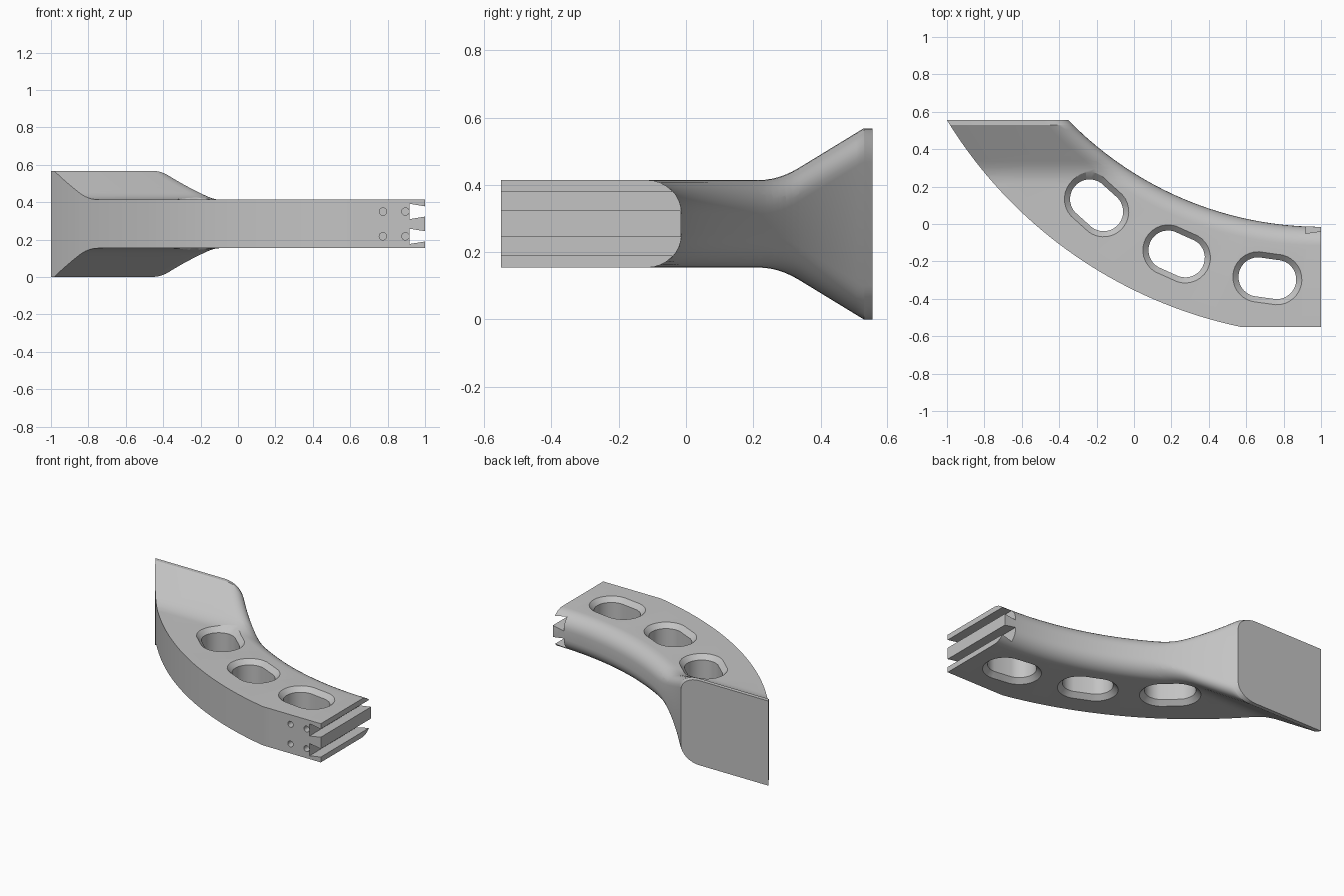
import bpy, bmesh
from math import sin, cos, tan, pi, acos, atan2, radians

cube = bpy.data.objects.get("Cube")
if cube:
    bpy.data.objects.remove(cube)

CX, CY = 1.0, 1.87            # centre of the arched plan
R_IN = 1.885                  # inner arc radius
FILLET = 0.10                 # rounding of the inner edge
BACK, FRONT = 0.555, -0.55
MID, HALF = 0.284, 0.13       # mid height and half thickness
FLARE, LEN, SLOPE = 0.216, 0.12, 0.61
STATIONS, STEPS = 45, 8

grey = bpy.data.materials.new("plain grey")
grey.use_nodes = True
grey.diffuse_color = (0.55, 0.55, 0.55, 1)
grey.node_tree.nodes["Principled BSDF"].inputs["Base Color"].default_value = (0.55, 0.55, 0.55, 1)


def make_object(name, bm):
    bmesh.ops.recalc_face_normals(bm, faces=bm.faces[:])
    mesh = bpy.data.meshes.new(name)
    bm.to_mesh(mesh)
    bm.free()
    mesh.materials.append(grey)
    ob = bpy.data.objects.new(name, mesh)
    bpy.context.collection.objects.link(ob)
    return ob


def loft(name, rings):
    """Closed solid through a list of equal-length rings."""
    bm = bmesh.new()
    loops = [[bm.verts.new(p) for p in ring] for ring in rings]
    n = len(loops[0])
    for a, b in zip(loops, loops[1:]):
        for i in range(n):
            j = (i + 1) % n
            bm.faces.new((a[i], a[j], b[j], b[i]))
    bm.faces.new(loops[0][::-1])
    bm.faces.new(loops[-1])
    return make_object(name, bm)


def half_height(x, y):
    """Half thickness: flat, then flaring to the back, rounded at the inner edge."""
    h = HALF
    u = y - FLARE
    if u > LEN:
        h += SLOPE * (u - LEN / 2)
    elif u > 0:
        h += SLOPE * u * u / (2 * LEN)
    h = min(h, MID)
    d = ((x - CX) ** 2 + (y - CY) ** 2) ** 0.5 - R_IN
    if d < FILLET:
        k = max(0.0, min(1.0, 1 - d / FILLET))
        h -= FILLET * (1 - (1 - k * k) ** 0.5)
    return h


def inner_point(t, d):
    r = R_IN + d
    a = t * acos((CY - BACK) / r)
    return CX - r * sin(a), CY - r * cos(a)


def outer_point(t):
    end = atan2(2, CY - BACK)
    kink = end * 8 / STATIONS
    a = t * end
    if a <= kink + 1e-6:
        return CX - tan(a) * (CY - FRONT), FRONT
    r = 2.458 - 0.0645 * (a - kink) / (end - kink)
    return CX - r * sin(a), CY - r * cos(a)


# Plan of the arm as a flat grid, cut along the bends of the flare
plan = bmesh.new()
rows = []
for i in range(STATIONS + 1):
    t = i / STATIONS
    pts = [inner_point(t, FILLET * (1 - cos(k * pi / 2 / STEPS))) for k in range(STEPS + 1)]
    pts.append(outer_point(t))
    rows.append([plan.verts.new((x, y, 0)) for x, y in pts])
for a, b in zip(rows, rows[1:]):
    for j in range(len(a) - 1):
        plan.faces.new((a[j], a[j + 1], b[j + 1], b[j]))
cuts = [FLARE + LEN * k / 6 for k in range(7)] + [FLARE + LEN / 2 + (MID - HALF) / SLOPE]
for y in cuts:
    bmesh.ops.bisect_plane(plan, geom=plan.verts[:] + plan.edges[:] + plan.faces[:],
                           dist=1e-5, plane_co=(0, y, 0), plane_no=(0, 1, 0))

# Raise the plan into a solid, top and bottom mirrored
body = bmesh.new()
top, low = {}, {}
for v in plan.verts:
    h = half_height(v.co.x, v.co.y)
    top[v] = body.verts.new((v.co.x, v.co.y, MID + h))
    low[v] = body.verts.new((v.co.x, v.co.y, MID - h))
for f in plan.faces:
    body.faces.new([top[v] for v in f.verts])
    body.faces.new([low[v] for v in reversed(f.verts)])
for e in plan.edges:
    if e.is_boundary:
        a, b = e.verts
        body.faces.new((top[a], top[b], low[b], low[a]))
plan.free()
arm = make_object("curved_arm", body)


def slot_ring(cx, cy, turn, r, z):
    ring = []
    for k in range(32):
        a = 2 * pi * (k + 0.5) / 32
        x, y = r * cos(a) + (0.05 if cos(a) > 0 else -0.05), r * sin(a)
        ring.append((cx + x * cos(turn) - y * sin(turn), cy + x * sin(turn) + y * cos(turn), z))
    return ring


cutters = []

# Three slotted lightening holes, chamfered on both faces
for cx, cy, deg in ((-0.2, 0.1, -42), (0.228, -0.16, -24), (0.713, -0.29, -8)):
    levels = ((0.155, -HALF - 0.02), (0.105, -HALF + 0.03), (0.105, HALF - 0.03), (0.155, HALF + 0.02))
    cutters.append(loft("slot_cutter", [slot_ring(cx, cy, radians(deg), r, MID + z) for r, z in levels]))

# Two dovetail grooves across the end
for side in (-1, 1):
    z = MID + side * 0.0665
    shape = ((0.917, -0.041), (1.04, -0.021), (1.04, 0.021), (0.917, 0.041))
    cutters.append(loft("groove_cutter", [[(x, y, z + dz) for x, dz in shape] for y in (-0.8, 0.3)]))

# Four blind pin holes in the front
for x in (0.775, 0.895):
    for side in (-1, 1):
        ring = [(x + 0.02 * cos(k * pi / 8), MID + side * 0.066 + 0.02 * sin(k * pi / 8)) for k in range(16)]
        cutters.append(loft("pin_cutter", [[(px, y, pz) for px, pz in ring]
                                           for y in (FRONT - 0.05, FRONT + 0.08)]))

bpy.ops.object.select_all(action='DESELECT')
bpy.context.view_layer.objects.active = arm
arm.select_set(True)
for cutter in cutters:
    mod = arm.modifiers.new("cut", 'BOOLEAN')
    mod.operation = 'DIFFERENCE'
    mod.solver = 'EXACT'
    mod.object = cutter
    bpy.ops.object.modifier_apply(modifier=mod.name)
    bpy.data.objects.remove(cutter)
bpy.ops.object.shade_smooth_by_angle(angle=radians(28))
